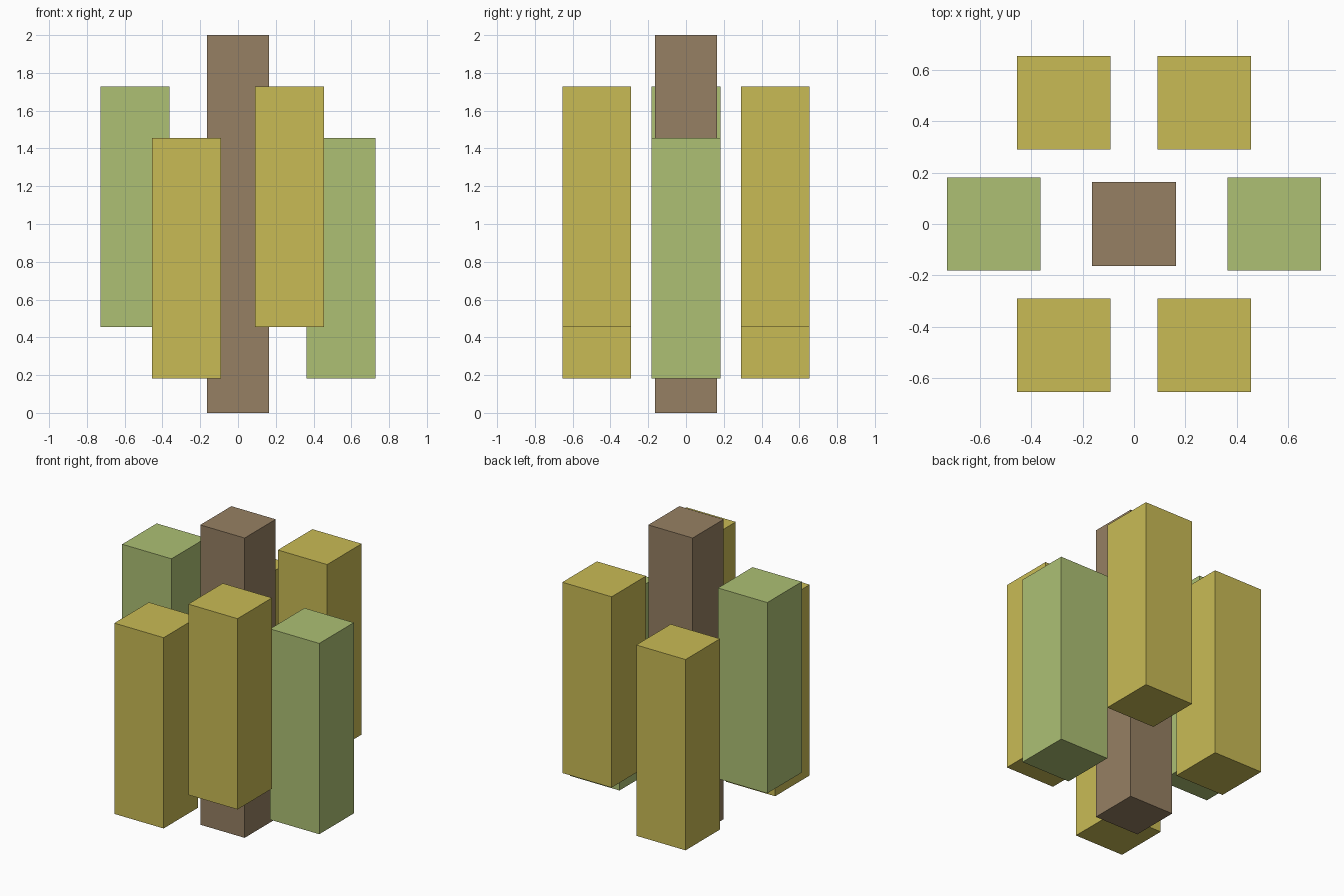
import bpy
from math import cos, sin, radians

cube = bpy.data.objects.get("Cube")
if cube:
    bpy.data.objects.remove(cube, do_unlink=True)


def linear(v):
    v /= 255
    return v / 12.92 if v <= 0.04045 else ((v + 0.055) / 1.055) ** 2.4


def make_material(name, rgb):
    mat = bpy.data.materials.new(name)
    mat.use_nodes = True
    colour = (*(linear(v) for v in rgb), 1)
    mat.diffuse_color = colour
    mat.node_tree.nodes["Principled BSDF"].inputs["Base Color"].default_value = colour
    return mat


brown = make_material("bark brown", (150, 128, 99))
yellow = make_material("mustard yellow", (201, 187, 85))
green = make_material("leaf green", (173, 192, 116))


def make_block(name, x, y, bottom, width, height, mat):
    bpy.ops.mesh.primitive_cube_add(size=1, location=(x, y, bottom + height / 2))
    block = bpy.context.object
    block.name = name
    block.scale = (width, width, height)
    bpy.ops.object.transform_apply(location=False, rotation=False, scale=True)
    block.data.materials.append(mat)


unit = 1 / 11

# Central trunk
make_block("trunk", 0, 0, 0, 3.6 * unit, 2, brown)

# Ring of six floating blocks, alternating low and high
names = ["left", "back_left", "back_right", "right", "front_right", "front_left"]
for i, name in enumerate(names):
    angle = radians(60 * i)
    bottom = (5 if i % 2 else 2) * unit
    mat = yellow if i % 3 else green
    make_block(name + "_foliage", 6 * unit * cos(angle), 6 * unit * sin(angle),
               bottom, 4 * unit, 14 * unit, mat)
